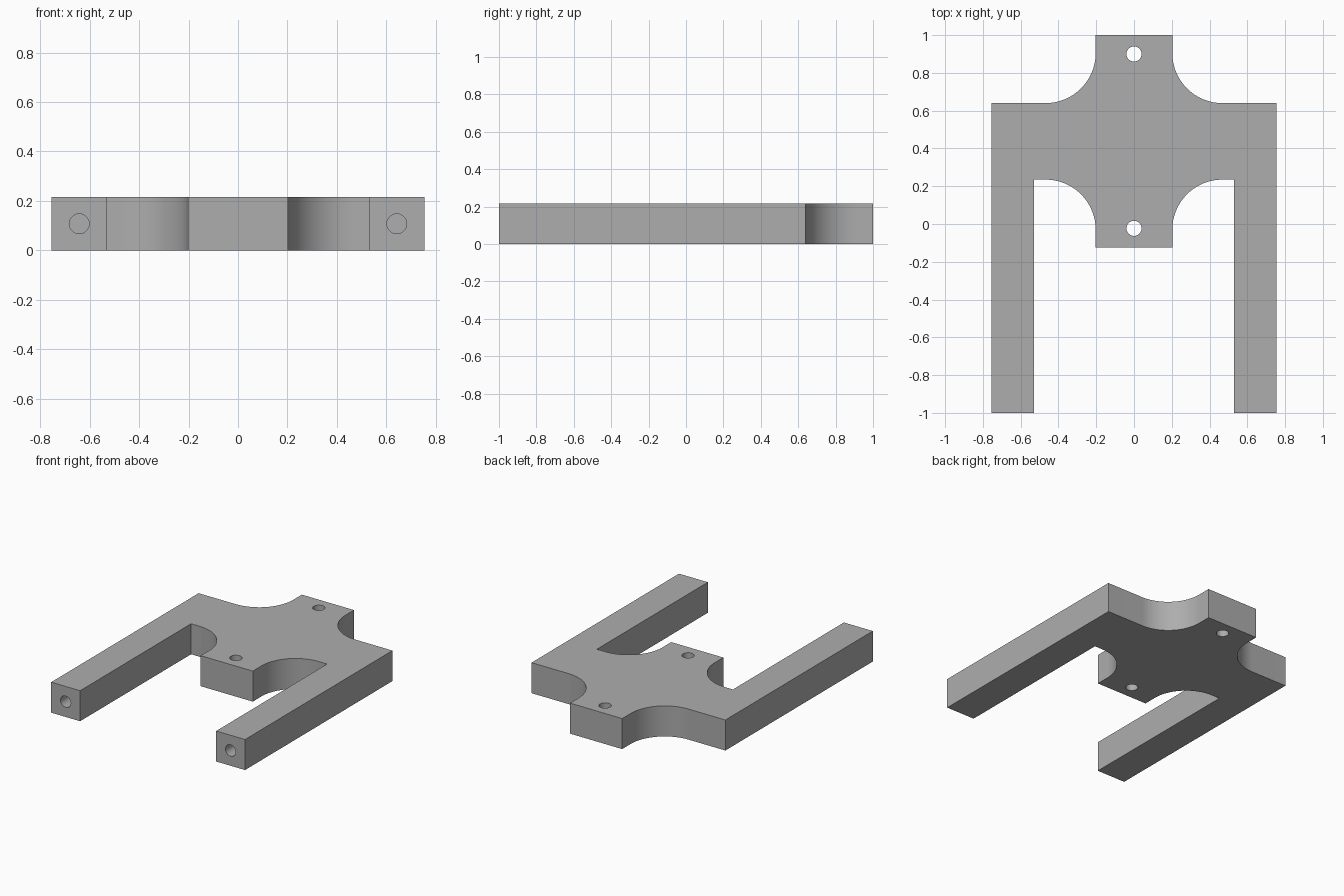
import bpy, bmesh
from math import cos, sin, pi, radians
from mathutils import Vector

if "Cube" in bpy.data.objects:
    bpy.data.objects.remove(bpy.data.objects["Cube"], do_unlink=True)

HEIGHT = 0.215
OUTER, INNER, TAB = 0.755, 0.53, 0.203      # half widths
BACK, SHOULDER, CROTCH, TAB_FRONT, LEG_FRONT = 1.0, 0.64, 0.235, -0.125, -1.0
FILLET, HOLE = 0.265, 0.04
HOLE_DEPTH = 0.3

grey = bpy.data.materials.new("plain grey")
grey.use_nodes = True
colour = (0.42, 0.42, 0.42, 1)
grey.diffuse_color = colour
grey.node_tree.nodes["Principled BSDF"].inputs["Base Color"].default_value = colour


def arc(cx, cy, start, end, steps=24):
    """Points along a concave fillet, angles in degrees."""
    angles = [radians(start + (end - start) * i / steps) for i in range(steps + 1)]
    return [(cx + FILLET * cos(a), cy + FILLET * sin(a)) for a in angles]


# Half outline on the left side, from front tab round to back tab
cx = TAB + FILLET
half = [(TAB, TAB_FRONT)]
half += arc(cx, CROTCH - FILLET, 180, 90)
half += [(INNER, CROTCH), (INNER, LEG_FRONT), (OUTER, LEG_FRONT), (OUTER, SHOULDER)]
half += arc(cx, SHOULDER + FILLET, 270, 180)
half += [(TAB, BACK)]
outline = half + [(-x, y) for x, y in reversed(half)]

# Forked bracket: extruded outline
bm = bmesh.new()
face = bm.faces.new([bm.verts.new((x, y, 0)) for x, y in outline])
result = bmesh.ops.extrude_face_region(bm, geom=[face])
top = [v for v in result["geom"] if isinstance(v, bmesh.types.BMVert)]
bmesh.ops.translate(bm, verts=top, vec=(0, 0, HEIGHT))
bmesh.ops.recalc_face_normals(bm, faces=bm.faces)
mesh = bpy.data.meshes.new("forked_bracket")
bm.to_mesh(mesh)
bm.free()
mesh.materials.append(grey)
bracket = bpy.data.objects.new("forked_bracket", mesh)
bpy.context.collection.objects.link(bracket)


def drill(location, depth, rotation=(0, 0, 0)):
    """Cut a round hole centred at location."""
    bpy.ops.mesh.primitive_cylinder_add(vertices=32, radius=HOLE, depth=depth,
                                        location=location, rotation=rotation)
    cutter = bpy.context.object
    cutter.name = "hole_cutter"
    cutter.hide_render = True
    cutter.data.materials.append(grey)
    mod = bracket.modifiers.new("hole", 'BOOLEAN')
    mod.operation = 'DIFFERENCE'
    mod.solver = 'EXACT'
    mod.object = cutter
    bpy.context.view_layer.objects.active = bracket
    bpy.ops.object.modifier_apply(modifier=mod.name)
    bpy.data.objects.remove(cutter, do_unlink=True)


# Through holes in the tabs
for y in (0.9, -0.023):
    drill((0, y, HEIGHT / 2), HEIGHT * 2)

# Blind holes in the leg ends
for side in (-1, 1):
    drill((side * (OUTER + INNER) / 2, LEG_FRONT, HEIGHT / 2), HOLE_DEPTH * 2, (pi / 2, 0, 0))

# Smooth the curved walls, keep the edges crisp
bpy.ops.object.select_all(action='DESELECT')
bracket.select_set(True)
bpy.context.view_layer.objects.active = bracket
bpy.ops.object.shade_smooth_by_angle(angle=radians(30))
